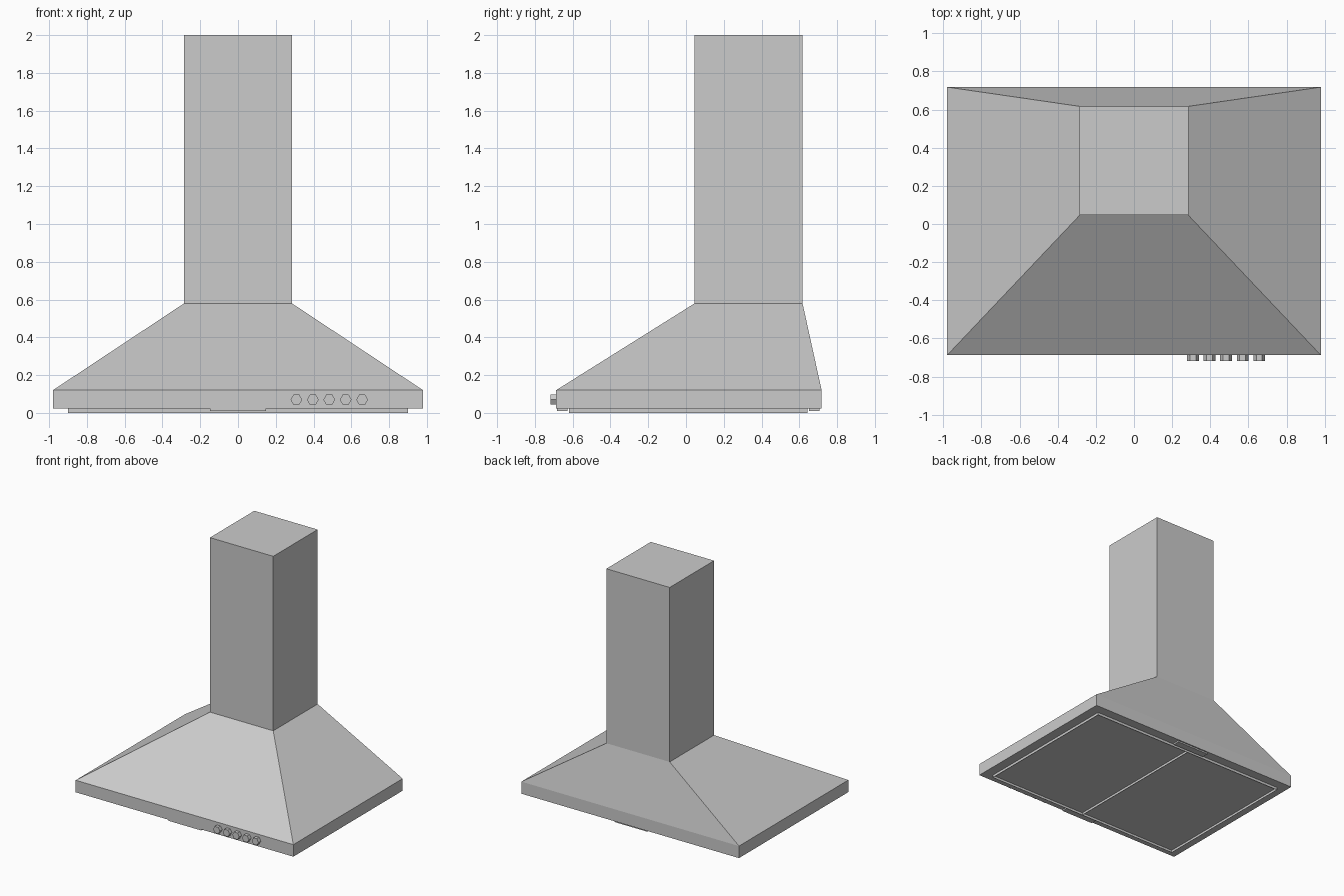
import bpy, bmesh, math
from mathutils import Matrix

if "Cube" in bpy.data.objects:
    bpy.data.objects.remove(bpy.data.objects["Cube"])

# One brushed steel colour
steel = bpy.data.materials.new("steel_grey")
steel.use_nodes = True
GREY = (0.6, 0.6, 0.6, 1)
steel.diffuse_color = GREY
steel.node_tree.nodes["Principled BSDF"].inputs["Base Color"].default_value = GREY


def finish(name, bm):
    bmesh.ops.recalc_face_normals(bm, faces=bm.faces)
    mesh = bpy.data.meshes.new(name)
    bm.to_mesh(mesh)
    bm.free()
    mesh.materials.append(steel)
    obj = bpy.data.objects.new(name, mesh)
    bpy.context.collection.objects.link(obj)
    return obj


def ring(bm, half_x, y0, y1, z):
    corners = ((-half_x, y0), (half_x, y0), (half_x, y1), (-half_x, y1))
    return [bm.verts.new((x, y, z)) for x, y in corners]


def loft(name, sections):
    """Closed rectangular loft through (half_x, y0, y1, z) sections."""
    bm = bmesh.new()
    rings = [ring(bm, *s) for s in sections]
    bm.faces.new(rings[0])
    bm.faces.new(rings[-1])
    for low, high in zip(rings, rings[1:]):
        for i in range(4):
            j = (i + 1) % 4
            bm.faces.new((low[i], low[j], high[j], high[i]))
    return finish(name, bm)


# Canopy: straight lip and sloped hood, then the chimney above it
HALF, FRONT, BACK = 0.98, -0.688, 0.718
DUCT = (0.285, 0.046, 0.617)
loft("hood_canopy", [(HALF, FRONT, BACK, 0.022), (HALF, FRONT, BACK, 0.12),
                     (*DUCT, 0.58), (*DUCT, 2.0)])

# Two filters side by side, each a raised rim around a sunken panel
F_HALF, F_FRONT, F_BACK, RIM = 0.9, -0.62, 0.642, 0.016
for side, sign in (("right", -1), ("left", 1)):
    bm = bmesh.new()
    xs = sorted((0.0, sign * F_HALF))
    quad = [bm.verts.new((x, y, 0.0)) for x, y in
            ((xs[0], F_FRONT), (xs[0], F_BACK), (xs[1], F_BACK), (xs[1], F_FRONT))]
    panel = bm.faces.new(quad)
    outer = bm.edges[:]
    bmesh.ops.inset_region(bm, faces=[panel], thickness=RIM)
    # sink the panel
    sunk = bmesh.ops.extrude_face_region(bm, geom=[panel])["geom"]
    bmesh.ops.delete(bm, geom=[panel], context="FACES_ONLY")
    for v in sunk:
        if isinstance(v, bmesh.types.BMVert):
            v.co.z = 0.02
    # outer walls up to the canopy
    walls = bmesh.ops.extrude_edge_only(bm, edges=outer)["geom"]
    for v in walls:
        if isinstance(v, bmesh.types.BMVert):
            v.co.z = 0.022
    finish(side + "_filter", bm)

# Lamp covers at the front and back edges of the underside
for name, y0, y1 in (("front_lamp", -0.682, -0.628), ("back_lamp", 0.652, 0.708)):
    loft(name, [(0.147, y0, y1, 0.01), (0.147, y0, y1, 0.022)])

# Row of hexagonal control knobs
for i in range(5):
    bm = bmesh.new()
    bmesh.ops.create_cone(bm, cap_ends=True, segments=6, radius1=0.031,
                          radius2=0.031, depth=0.03)
    turn = Matrix.Rotation(math.pi / 2, 4, "X") @ Matrix.Rotation(math.pi / 6, 4, "Z")
    bmesh.ops.transform(bm, matrix=turn, verts=bm.verts)
    # keep a corner of the hexagon pointing sideways
    if max(v.co.x for v in bm.verts) < 0.03:
        bmesh.ops.rotate(bm, verts=bm.verts, cent=(0, 0, 0),
                         matrix=Matrix.Rotation(math.pi / 6, 3, "Y"))
    bmesh.ops.translate(bm, verts=bm.verts, vec=(0.309 + 0.087 * i, FRONT - 0.015, 0.07))
    finish("control_knob_%d" % (i + 1), bm)
